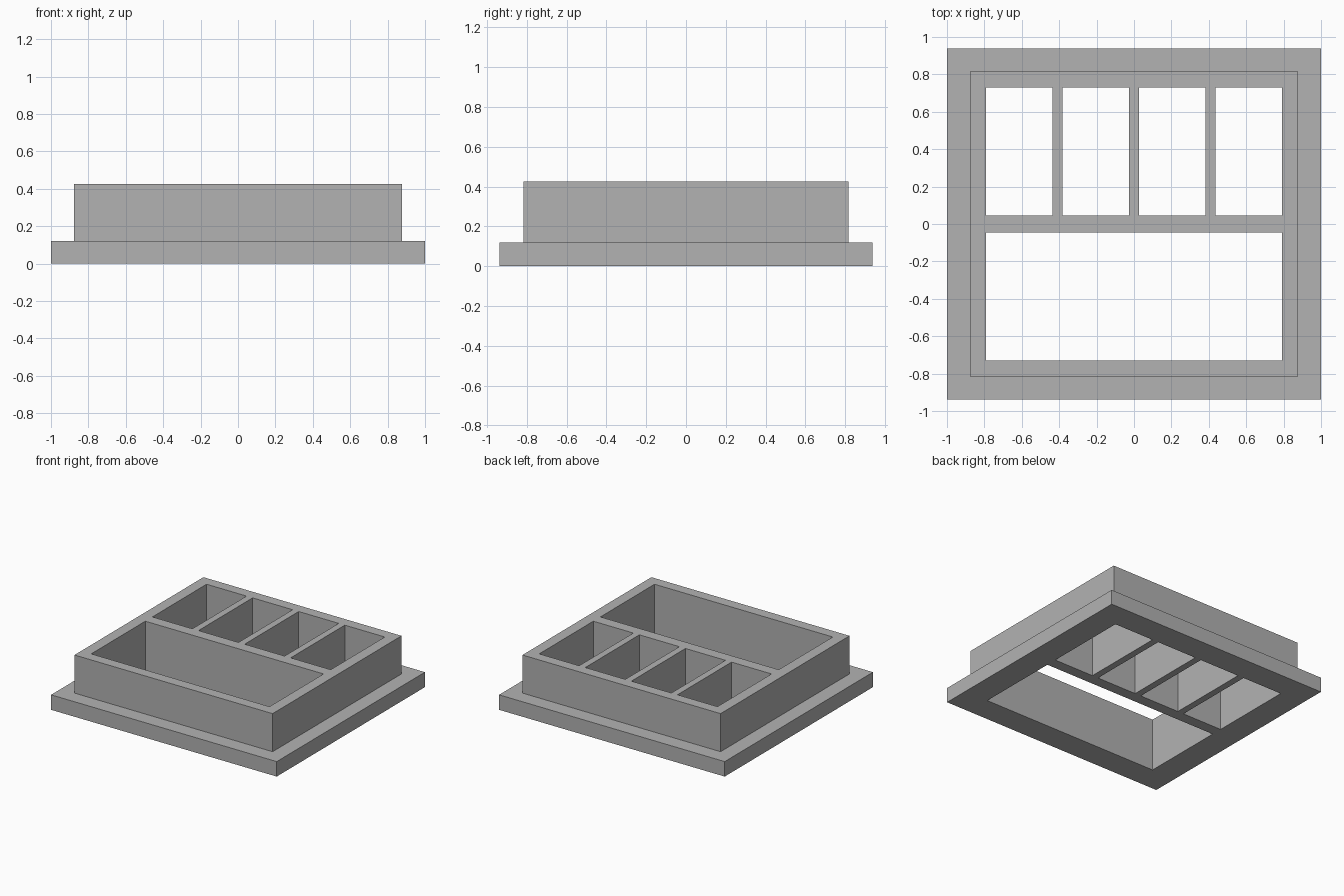
import bpy
import bmesh
from mathutils import Matrix, Vector

if "Cube" in bpy.data.objects:
    bpy.data.objects.remove(bpy.data.objects["Cube"], do_unlink=True)

FLANGE_X, FLANGE_Y, FLANGE_TOP = 1.0, 0.938, 0.12
LEDGE, TOP = 0.122, 0.425
POCKET_X, POCKET_Y = 0.79, 0.73
RAIL, DIVIDER, SLOTS = 0.045, 0.054, 4

grey = bpy.data.materials.new("plain grey")
grey.use_nodes = True
colour = (0.448, 0.448, 0.448, 1)
grey.diffuse_color = colour
grey.node_tree.nodes["Principled BSDF"].inputs["Base Color"].default_value = colour


def add_box(bm, x0, x1, y0, y1, z0, z1):
    centre = Vector((x0 + x1, y0 + y1, z0 + z1)) / 2
    size = Matrix.Diagonal((x1 - x0, y1 - y0, z1 - z0, 1))
    bmesh.ops.create_cube(bm, size=1, matrix=Matrix.Translation(centre) @ size)


def finish(bm, name):
    bmesh.ops.recalc_face_normals(bm, faces=bm.faces)
    mesh = bpy.data.meshes.new(name)
    bm.to_mesh(mesh)
    bm.free()
    mesh.materials.append(grey)
    obj = bpy.data.objects.new(name, mesh)
    bpy.context.collection.objects.link(obj)
    return obj


# Flange with the raised block stepped in from its edge
bm = bmesh.new()
add_box(bm, -FLANGE_X, FLANGE_X, -FLANGE_Y, FLANGE_Y, 0, FLANGE_TOP)
top = max(bm.faces, key=lambda f: f.calc_center_median().z)
bmesh.ops.inset_region(bm, faces=[top], thickness=LEDGE, use_even_offset=True)
raised = bmesh.ops.extrude_discrete_faces(bm, faces=[top])["faces"][0]
bmesh.ops.translate(bm, verts=raised.verts, vec=(0, 0, TOP - FLANGE_TOP))
frame = finish(bm, "tray_frame")

# Through pockets: one wide at the front, a row of slots at the back
bm = bmesh.new()
add_box(bm, -POCKET_X, POCKET_X, -POCKET_Y, -RAIL, -1, 1)
slot = (2 * POCKET_X - (SLOTS - 1) * DIVIDER) / SLOTS
for i in range(SLOTS):
    left = -POCKET_X + i * (slot + DIVIDER)
    add_box(bm, left, left + slot, RAIL, POCKET_Y, -1, 1)
cutter = finish(bm, "pocket_cutter")
cutter.hide_render = True

# Cut the pockets, then drop the helper
cut = frame.modifiers.new("pockets", "BOOLEAN")
cut.operation = "DIFFERENCE"
cut.solver = "EXACT"
cut.object = cutter
bpy.context.view_layer.objects.active = frame
frame.select_set(True)
bpy.ops.object.modifier_apply(modifier=cut.name)
bpy.data.objects.remove(cutter, do_unlink=True)
